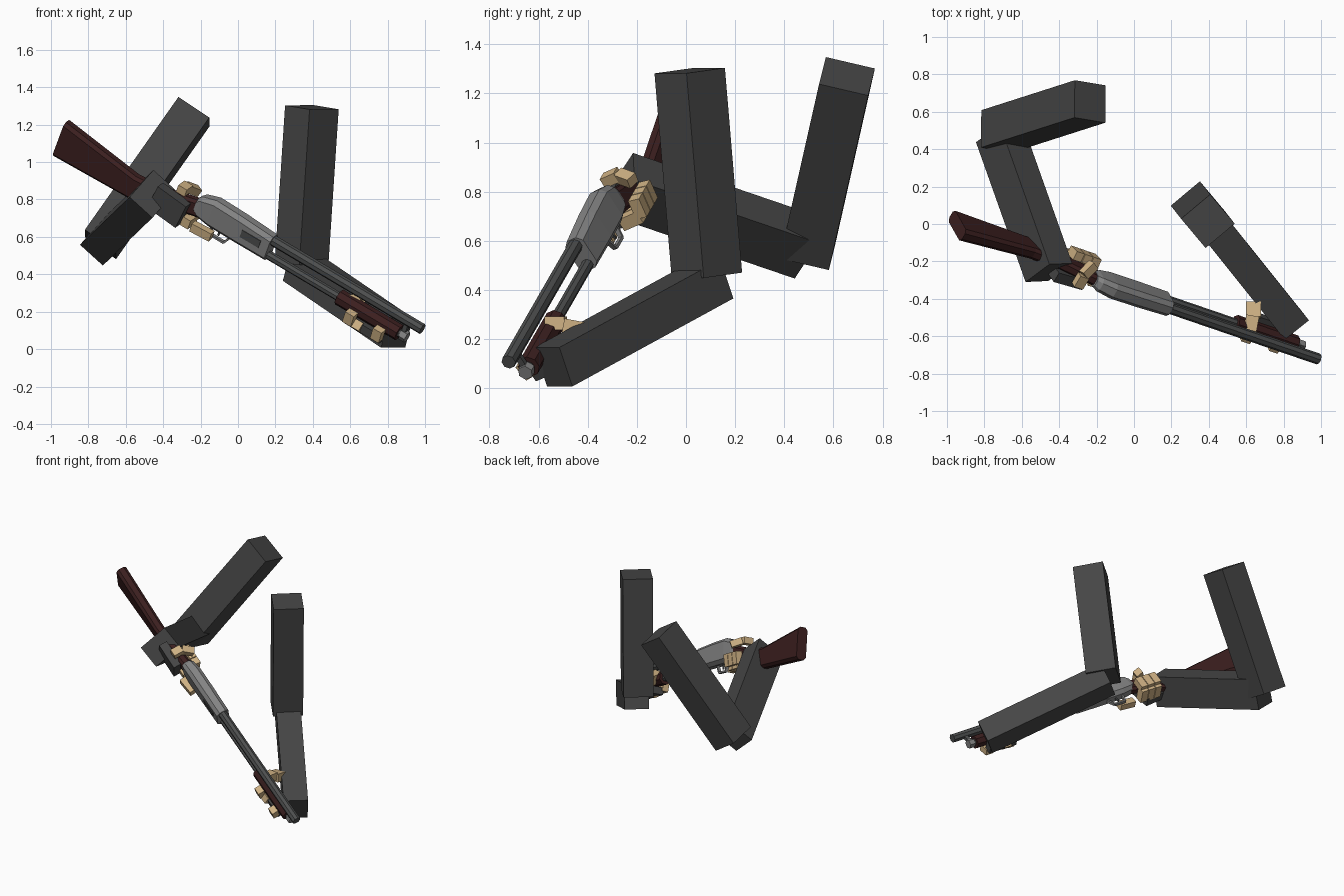
import bpy, bmesh, math
from mathutils import Vector

if "Cube" in bpy.data.objects:
    bpy.data.objects.remove(bpy.data.objects["Cube"])


def mat(name, rgb):
    m = bpy.data.materials.new(name)
    m.diffuse_color = (*rgb, 1)
    m.use_nodes = True
    m.node_tree.nodes["Principled BSDF"].inputs["Base Color"].default_value = m.diffuse_color
    return m


SLEEVE = mat("charcoal sleeve", (0.06, 0.06, 0.06))
STEEL = mat("dark steel", (0.075, 0.078, 0.078))
GREY = mat("grey metal", (0.23, 0.23, 0.23))
WOOD = mat("dark red wood", (0.045, 0.014, 0.014))
SKIN = mat("tan skin", (0.62, 0.44, 0.23))

# Shotgun frame: along the barrel, up, and toward its right side
O = Vector((0.19, -0.45, 0.58))
D = Vector((0.825, -0.282, -0.49)).normalized()
S = D.cross(Vector((0.29, -0.52, 0.80))).normalized()
U = S.cross(D)


def gun(a, u, s=0.0):
    return O + D * a + U * u + S * s


def finish(name, bm, material):
    bmesh.ops.recalc_face_normals(bm, faces=bm.faces)
    me = bpy.data.meshes.new(name)
    bm.to_mesh(me)
    bm.free()
    me.materials.append(material)
    ob = bpy.data.objects.new(name, me)
    bpy.context.collection.objects.link(ob)
    return ob


def skin_rings(name, rings, material):
    """Joins equal rings of points into a closed solid."""
    bm = bmesh.new()
    vs = [[bm.verts.new(p) for p in r] for r in rings]
    n = len(vs[0])
    for r0, r1 in zip(vs, vs[1:]):
        for i in range(n):
            j = (i + 1) % n
            bm.faces.new((r0[i], r0[j], r1[j], r1[i]))
    bm.faces.new(vs[0][::-1])
    bm.faces.new(vs[-1])
    return finish(name, bm, material)


def beam(name, p, q, w, h, hint, material):
    """Box from p to q; w is its size along the hint direction, h across it."""
    p, q = Vector(p), Vector(q)
    d = (q - p).normalized()
    e = Vector(hint)
    e = (e - d * e.dot(d)).normalized()
    f = d.cross(e)
    rings = [[c + e * x * w / 2 + f * y * h / 2
              for x, y in ((-1, -1), (1, -1), (1, 1), (-1, 1))] for c in (p, q)]
    return skin_rings(name, rings, material)


def loft(name, sections, material, cut=0.5):
    """Chamfered body from sections of (along, low, high, half width)."""
    rings = []
    for a, lo, hi, w in sections:
        c = w * cut
        pts = ((-w, lo + c), (-w + c, lo), (w - c, lo), (w, lo + c),
               (w, hi - c), (w - c, hi), (-w + c, hi), (-w, hi - c))
        rings.append([gun(a, u, s) for s, u in pts])
    return skin_rings(name, rings, material)


def tube(name, a0, a1, u, r, material, n=8):
    rings = [[gun(a, u + r * math.cos(t), r * math.sin(t))
              for t in ((i + 0.5) * math.tau / n for i in range(n))] for a in (a0, a1)]
    return skin_rings(name, rings, material)


# Shotgun body
loft("stock", [(-1.33, -0.24, -0.015, 0.037), (-0.85, -0.228, -0.085, 0.034),
               (-0.70, -0.20, -0.075, 0.032), (-0.58, -0.14, -0.04, 0.032),
               (-0.44, -0.11, -0.005, 0.032)], WOOD)
loft("receiver", [(-0.475, -0.085, 0.0, 0.034), (-0.45, -0.105, 0.025, 0.042),
                  (-0.37, -0.118, 0.05, 0.047), (-0.20, -0.12, 0.045, 0.047),
                  (0.0, -0.12, 0.032, 0.045)], GREY)
tube("barrel", -0.02, 0.965, 0.0, 0.030, STEEL)
tube("magazine_tube", -0.02, 0.87, -0.095, 0.025, STEEL)
tube("magazine_cap", 0.862, 0.90, -0.095, 0.032, GREY, 6)
tube("pump_grip", 0.46, 0.85, -0.095, 0.046, WOOD)
beam("barrel_clamp", gun(0.86, -0.047), gun(0.885, -0.047), 0.05, 0.025, U, STEEL)

# Ejection port on the right side
beam("ejection_port", gun(-0.17, -0.035, 0.046), gun(-0.05, -0.035, 0.046),
     0.045, 0.008, U, STEEL)

# Trigger guard
guard = [(-0.36, -0.11), (-0.345, -0.17), (-0.26, -0.17), (-0.23, -0.11)]
for (a0, u0), (a1, u1) in zip(guard, guard[1:]):
    beam("trigger_guard", gun(a0, u0), gun(a1, u1), 0.02, 0.012, S, GREY)
beam("trigger", gun(-0.30, -0.11), gun(-0.305, -0.15), 0.01, 0.01, S, STEEL)

# Arm holding the pump
beam("pump_upper_arm", (0.395, 0.015, 1.293), (0.34, 0.085, 0.46),
     0.203, 0.205, (0.155, 0.13, 0), SLEEVE)
beam("pump_forearm", (0.325, 0.115, 0.445), (0.85, -0.54, 0.087),
     0.165, 0.172, (0.72, 0.56, 0), SLEEVE)

# Arm holding the grip
beam("grip_upper_arm", (-0.235, 0.655, 1.27), (-0.735, 0.495, 0.56),
     0.205, 0.20, (0.1, 1, -0.1), SLEEVE)
beam("grip_forearm", (-0.72, 0.487, 0.575), (-0.455, -0.26, 0.83),
     0.215, 0.165, (0.145, 0.105, 0.165), SLEEVE)

# Grip hand: gloved palm on the right side, fingers around the far side
beam("grip_palm", gun(-0.70, -0.10, 0.055), gun(-0.51, -0.12, 0.055),
     0.15, 0.06, U, SLEEVE)
for i in range(3):
    a = -0.60 + 0.055 * i
    beam("grip_finger", gun(a, -0.165, 0.04), gun(a, -0.165, -0.055),
         0.055, 0.05, U, SKIN)
    beam("grip_fingertip", gun(a, -0.17, -0.06), gun(a, -0.085, -0.075),
         0.05, 0.05, S, SKIN)
beam("grip_thumb_base", gun(-0.57, 0.005, 0.05), gun(-0.57, 0.005, -0.02),
     0.045, 0.055, U, SKIN)
beam("grip_thumb_tip", gun(-0.57, 0.0, -0.02), gun(-0.53, -0.03, -0.085),
     0.045, 0.05, U, SKIN)
beam("trigger_finger", gun(-0.44, -0.145, 0.06), gun(-0.32, -0.145, 0.05),
     0.05, 0.045, U, SKIN)

# Pump hand: gloved palm underneath, fingers rising on the right side
beam("pump_palm", gun(0.56, -0.165, -0.005), gun(0.78, -0.165, -0.005),
     0.11, 0.05, S, SLEEVE)
for a in (0.58, 0.76):
    beam("pump_finger", gun(a, -0.165, 0.06), gun(a, -0.095, 0.068),
         0.045, 0.055, S, SKIN)
beam("pump_front_finger", gun(0.63, -0.18, 0.02), gun(0.63, -0.15, 0.06),
     0.05, 0.05, D, SKIN)
beam("pump_thumb_base", (0.64, -0.42, 0.24), (0.64, -0.50, 0.255),
     0.08, 0.06, (1, 0, 0), SKIN)
beam("pump_thumb_tip", (0.635, -0.49, 0.265), (0.62, -0.57, 0.265),
     0.07, 0.055, (1, 0, 0), SKIN)
